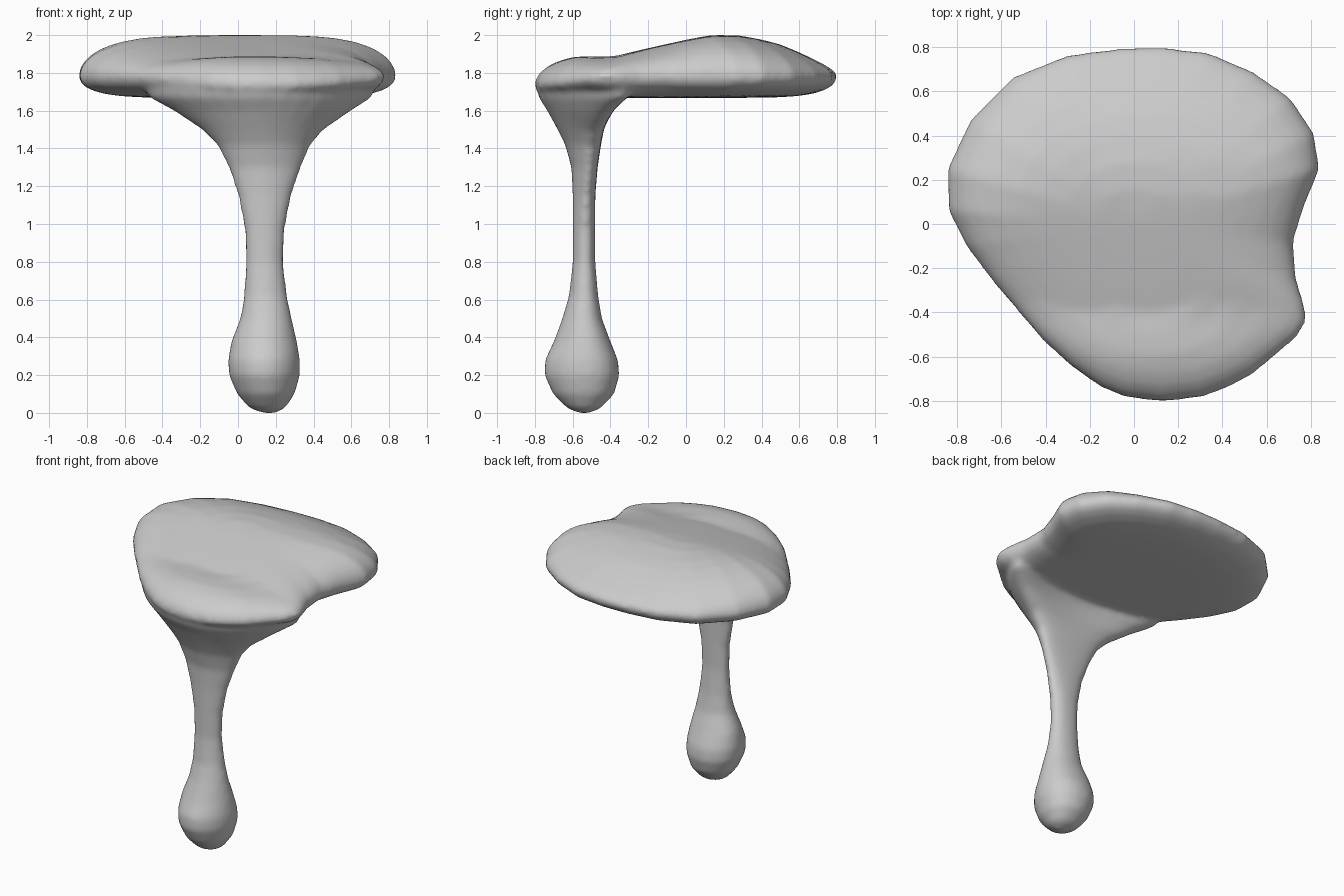
import bpy, bmesh, math

if "Cube" in bpy.data.objects:
    bpy.data.objects.remove(bpy.data.objects["Cube"])

# Puddle outline seen from above, counter-clockwise
OUTLINE = [(.84, .25), (.815, .41), (.71, .57), (.54, .69), (.34, .775), (.13, .8), (-.07, .795),
           (-.3, .765), (-.55, .665), (-.74, .47), (-.845, .25), (-.84, .06), (-.76, -.1),
           (-.64, -.26), (-.53, -.39), (-.42, -.52), (-.29, -.64), (-.15, -.74), (-.04, -.785),
           (.13, -.805), (.31, -.785), (.43, -.74), (.54, -.68), (.66, -.58), (.74, -.51),
           (.775, -.45), (.775, -.38), (.735, -.25), (.72, -.08), (.77, .08)]
# Height of the upper face and of the rim along y
TOP = [(-.8, 1.91), (-.6, 1.91), (-.4, 1.885), (-.25, 1.92), (0, 1.975), (.13, 2.0),
       (.3, 2.0), (.5, 1.965), (.7, 1.905), (.8, 1.88)]
RIM = [(-.8, 1.73), (-.45, 1.78), (.8, 1.78)]
# Drip sections: z, x min, x max, y min, y max
DRIP = [(0, .13, .2, -.57, -.51), (.025, .06, .25, -.63, -.45), (.1, -.005, .3, -.705, -.38),
        (.2, -.048, .328, -.75, -.352), (.28, -.053, .328, -.747, -.36), (.38, -.035, .312, -.7, -.4),
        (.5, .012, .285, -.655, -.445), (.62, .032, .26, -.62, -.465), (.8, .04, .24, -.6, -.48),
        (.97, .035, .248, -.6, -.48), (1.15, 0, .283, -.6, -.48), (1.3, -.05, .335, -.607, -.468),
        (1.42, -.11, .385, -.64, -.45), (1.5, -.19, .455, -.68, -.435), (1.6, -.34, .6, -.735, -.41),
        (1.67, -.47, .71, -.78, -.38), (1.74, -.5, .73, -.79, -.36)]


def lerp_table(table, t):
    t = min(max(t, table[0][0]), table[-1][0])
    for (a, va), (b, vb) in zip(table, table[1:]):
        if t <= b:
            return va + (vb - va) * (t - a) / (b - a)


def loft(bm, rings):
    """Skin equal-length rings and close both ends."""
    rows = [[bm.verts.new(p) for p in ring] for ring in rings]
    n = len(rows[0])
    for lo, hi in zip(rows, rows[1:]):
        for i in range(n):
            bm.faces.new((lo[i], lo[(i + 1) % n], hi[(i + 1) % n], hi[i]))
    bm.faces.new(rows[0][::-1])
    bm.faces.new(rows[-1])


def puddle_ring(s, up):
    ring = []
    for ox, oy in OUTLINE:
        x, y = ox * s, oy * s
        rim = lerp_table(RIM, y)
        if up:
            z = rim + (lerp_table(TOP, y) - rim) * math.sqrt(1 - s ** 4)
        else:
            z = rim - (rim - 1.668) * math.sqrt(1 - s ** 6)
        ring.append((x, y, z))
    return ring


def drip_ring(z, x0, x1, y0, y1, n=32):
    cx, cy, rx, ry = (x0 + x1) / 2, (y0 + y1) / 2, (x1 - x0) / 2, (y1 - y0) / 2
    ring = []
    for i in range(n):
        a = 2 * math.pi * i / n
        dx = rx * math.cos(a)
        # the flare wraps back along the curved front edge
        ring.append((cx + dx, cy + ry * math.sin(a) + .65 * dx * dx, z))
    return ring


bm = bmesh.new()
# Puddle slab: underside out to the rim, then back over the top
steps = [.05, .2, .35, .5, .62, .74, .84, .91, .96, .99]
loft(bm, [puddle_ring(s, False) for s in steps] + [puddle_ring(1, True)]
     + [puddle_ring(s, True) for s in reversed(steps)])
# Hanging drip
loft(bm, [drip_ring(*row) for row in DRIP])
bmesh.ops.recalc_face_normals(bm, faces=bm.faces)

mesh = bpy.data.meshes.new("melting_puddle")
bm.to_mesh(mesh)
bm.free()
puddle = bpy.data.objects.new("melting_puddle", mesh)
bpy.context.collection.objects.link(puddle)

# Fuse slab and drip into one soft skin
remesh = puddle.modifiers.new("fuse", 'REMESH')
remesh.mode = 'VOXEL'
remesh.voxel_size = .018
remesh.use_smooth_shade = True
smooth = puddle.modifiers.new("soften", 'SMOOTH')
smooth.factor = .5
smooth.iterations = 8
